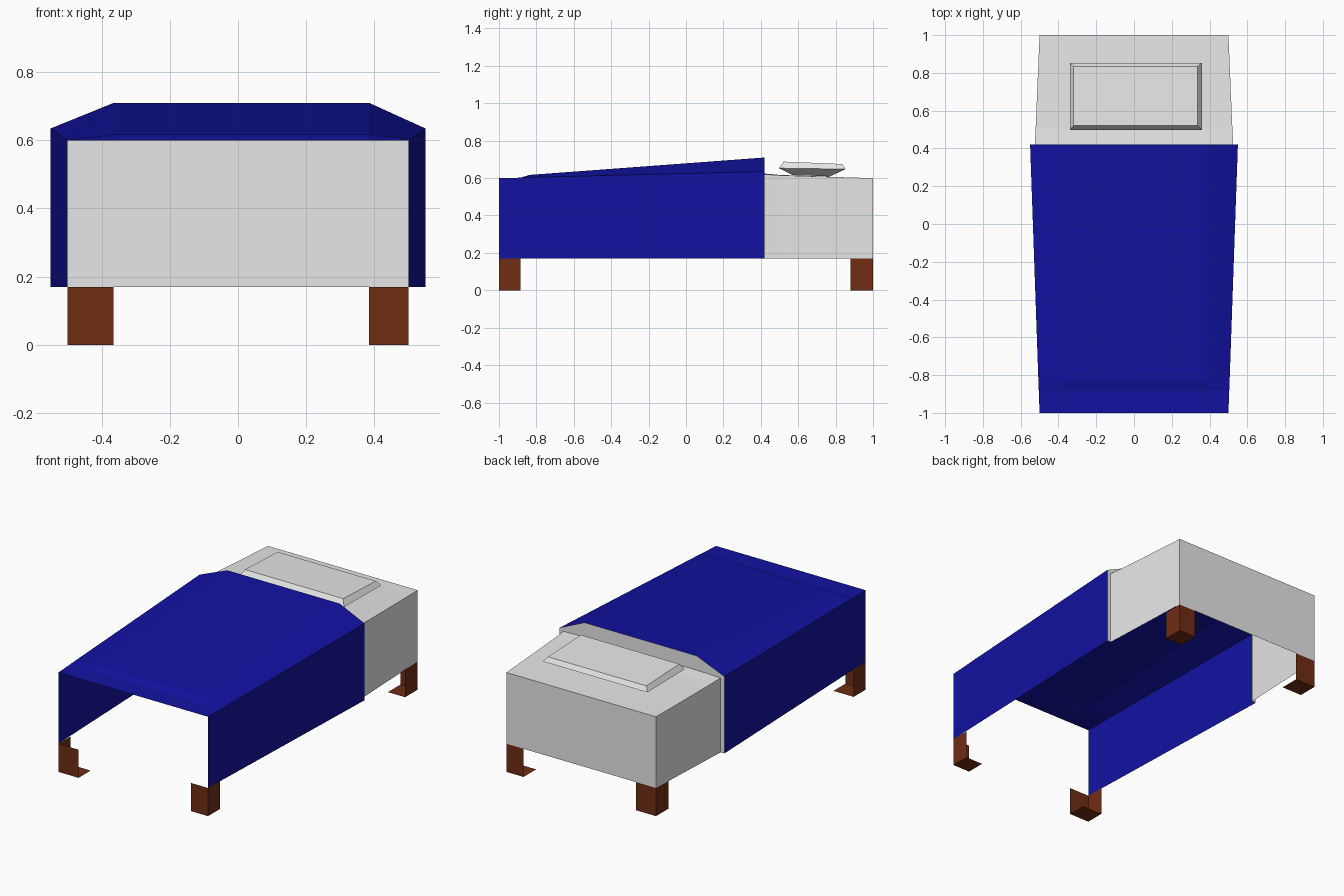
import bpy
import bmesh

cube = bpy.data.objects.get("Cube")
if cube:
    bpy.data.objects.remove(cube, do_unlink=True)


def material(name, rgb):
    mat = bpy.data.materials.new(name)
    mat.use_nodes = True
    mat.diffuse_color = (*rgb, 1)
    bsdf = mat.node_tree.nodes["Principled BSDF"]
    bsdf.inputs["Base Color"].default_value = (*rgb, 1)
    bsdf.inputs["Roughness"].default_value = 0.8
    return mat


LINEN = material("pale grey linen", (0.8, 0.8, 0.8))
BLUE = material("deep blue cloth", (0.006, 0.006, 0.36))
WOOD = material("brown wood", (0.16, 0.026, 0.007))


def finish(name, bm, mat):
    bmesh.ops.recalc_face_normals(bm, faces=bm.faces)
    mesh = bpy.data.meshes.new(name)
    bm.to_mesh(mesh)
    bm.free()
    mesh.materials.append(mat)
    obj = bpy.data.objects.new(name, mesh)
    bpy.context.collection.objects.link(obj)
    return obj


def loft(name, sections, mat, closed=False, cap_start=False, cap_end=False):
    """Bridge matching rows of points with quads."""
    bm = bmesh.new()
    rows = [[bm.verts.new(p) for p in s] for s in sections]
    count = len(rows[0])
    for a, b in zip(rows, rows[1:]):
        for i in range(count if closed else count - 1):
            j = (i + 1) % count
            bm.faces.new((a[i], a[j], b[j], b[i]))
    if cap_start:
        bm.faces.new(rows[0])
    if cap_end:
        bm.faces.new(rows[-1])
    return finish(name, bm, mat)


BASE = 0.17  # underside of the bedding


def arch(y, half, edge, crown):
    """Open-bottomed cross-section with chamfered shoulders."""
    return [(-half, y, BASE), (-half, y, edge), (-0.365, y, crown),
            (0.385, y, crown), (half, y, edge), (half, y, BASE)]


# Blanket: open at the foot, swelling towards the head
blanket_end = arch(0.42, 0.55, 0.635, 0.71)
loft("blanket", [arch(-1, 0.5, 0.6, 0.6),
                 arch(-0.885, 0.504, 0.602, 0.601),
                 arch(-0.835, 0.506, 0.604, 0.617),
                 blanket_end], BLUE)

# Mattress: rim behind the blanket, then the exposed head end
mattress_start = arch(0.42, 0.525, 0.62, 0.624)
loft("blanket_rim", [blanket_end, mattress_start], LINEN)
loft("mattress", [mattress_start,
                  arch(0.5, 0.521, 0.615, 0.617),
                  arch(0.88, 0.505, 0.603, 0.603),
                  arch(1, 0.5, 0.6, 0.6)], LINEN, cap_end=True)


# Pillow: bevelled slab, tilted slightly down towards the head
def ring(x0, x1, y0, y1, z_front, z_back):
    return [(x0, y0, z_front), (x1, y0, z_front),
            (x1, y1, z_back), (x0, y1, z_back)]


loft("pillow", [ring(-0.27, 0.29, 0.57, 0.77, 0.616, 0.609),
                ring(-0.34, 0.36, 0.497, 0.853, 0.653, 0.648),
                ring(-0.32, 0.337, 0.522, 0.835, 0.688, 0.675)],
     LINEN, closed=True, cap_start=True, cap_end=True)


# Legs: outer two walls and a sole, open on the inside
def leg(name, sx, sy):
    x, y = sx * 0.5, sy
    xi = 0.385 if sx > 0 else -0.365
    yi = 0.88 if sy > 0 else -0.885
    bm = bmesh.new()
    low = [bm.verts.new((*p, 0)) for p in ((xi, y), (x, y), (x, yi), (xi, yi))]
    top = [bm.verts.new((*p, BASE)) for p in ((xi, y), (x, y), (x, yi))]
    bm.faces.new(low)
    for i in range(2):
        bm.faces.new((low[i], low[i + 1], top[i + 1], top[i]))
    finish(name, bm, WOOD)


for sx, side in ((1, "left"), (-1, "right")):
    for sy, end in ((-1, "front"), (1, "back")):
        leg(f"{end}_{side}_leg", sx, sy)
